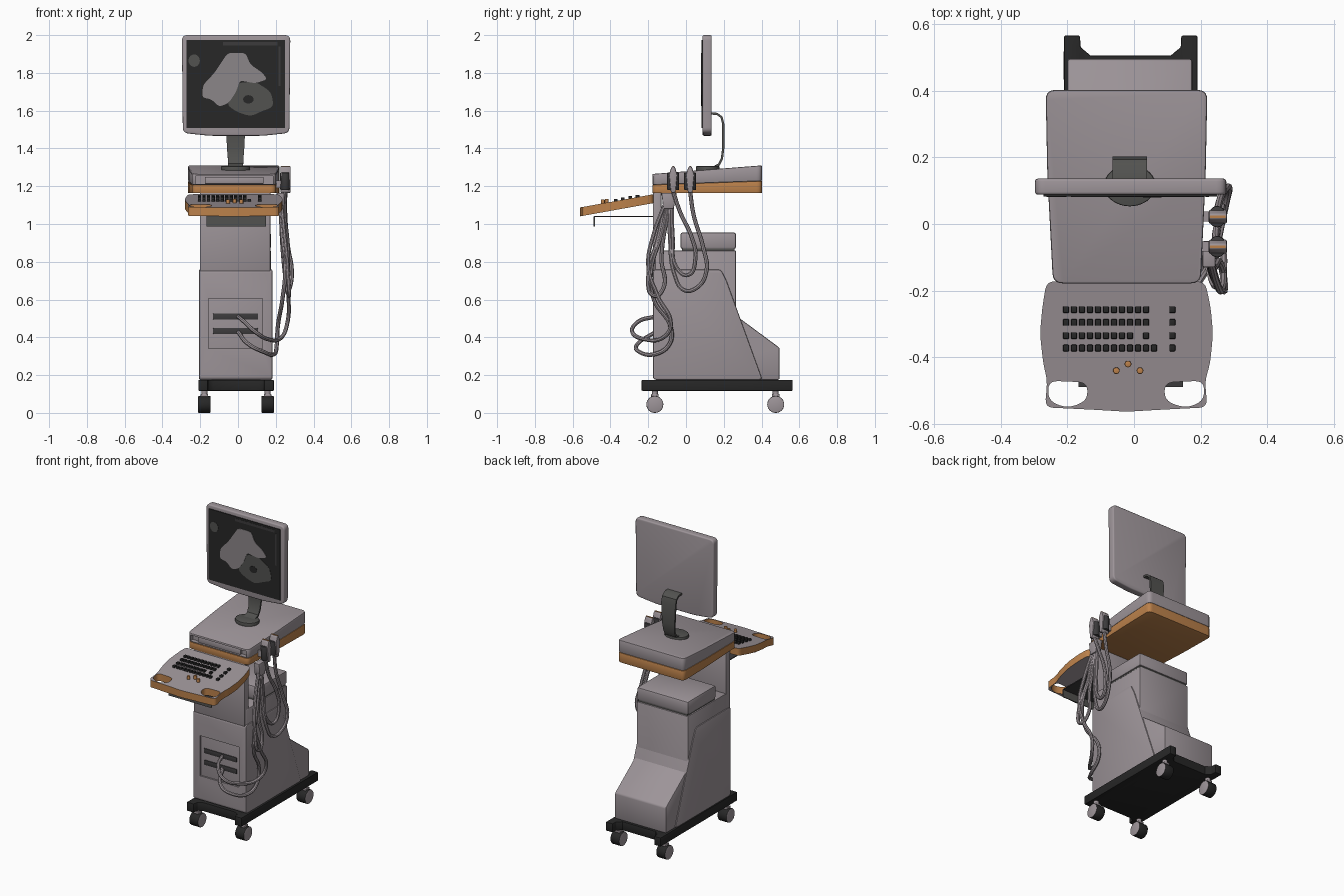
import bpy, bmesh, math
from mathutils import Vector

if "Cube" in bpy.data.objects:
    bpy.data.objects.remove(bpy.data.objects["Cube"])


def material(name, r, g, b):
    m = bpy.data.materials.new(name)
    m.diffuse_color = (r, g, b, 1)
    m.use_nodes = True
    m.node_tree.nodes["Principled BSDF"].inputs["Base Color"].default_value = m.diffuse_color
    return m


GREY = material("warm grey", 0.34, 0.30, 0.32)
ORANGE = material("orange trim", 0.50, 0.22, 0.07)
BLACK = material("black", 0.02, 0.02, 0.02)
DARK = material("dark grey", 0.085, 0.085, 0.08)
CHAR = material("charcoal", 0.045, 0.043, 0.045)
LIGHT = material("scan grey", 0.26, 0.24, 0.25)


def add(name, bm, mats, bevel=0, seg=2):
    bmesh.ops.recalc_face_normals(bm, faces=bm.faces)
    me = bpy.data.meshes.new(name)
    bm.to_mesh(me)
    bm.free()
    ob = bpy.data.objects.new(name, me)
    bpy.context.collection.objects.link(ob)
    for m in mats if isinstance(mats, (list, tuple)) else [mats]:
        me.materials.append(m)
    if bevel:
        b = ob.modifiers.new("bevel", 'BEVEL')
        b.width, b.segments, b.angle_limit = bevel, seg, math.radians(40)
        b.limit_method = 'ANGLE'
    return ob


def rounded(pts, r, n=5):
    """Fillet every corner of a polygon."""
    out = []
    for i, p in enumerate(pts):
        p, a, b = Vector(p), Vector(pts[i - 1]), Vector(pts[(i + 1) % len(pts)])
        s = p + (a - p).normalized() * min(r, (a - p).length * .45)
        e = p + (b - p).normalized() * min(r, (b - p).length * .45)
        for k in range(n + 1):
            t = k / n
            out.append(tuple(s * (1 - t) ** 2 + p * 2 * t * (1 - t) + e * t * t))
    return out


def rect(x0, x1, y0, y1):
    return [(x0, y0), (x1, y0), (x1, y1), (x0, y1)]


def ellipse(cx, cy, rx, ry, n=24):
    return [(cx + rx * math.cos(2 * math.pi * i / n), cy + ry * math.sin(2 * math.pi * i / n)) for i in range(n)]


def prism(name, pts, axis, a, b, mat, bevel=0, seg=2):
    """Extrude a 2D outline along an axis; a and b may be functions of the outline's v."""
    put = {'x': lambda u, v, w: (w, u, v), 'y': lambda u, v, w: (u, w, v), 'z': lambda u, v, w: (u, v, w)}[axis]
    fa, fb = [f if callable(f) else (lambda v, f=f: f) for f in (a, b)]
    bm = bmesh.new()
    lo = [bm.verts.new(put(u, v, fa(v))) for u, v in pts]
    hi = [bm.verts.new(put(u, v, fb(v))) for u, v in pts]
    bm.faces.new(lo)
    bm.faces.new(hi[::-1])
    for i in range(len(pts)):
        bm.faces.new((lo[i - 1], lo[i], hi[i], hi[i - 1]))
    return add(name, bm, mat, bevel, seg)


def box(name, x0, x1, y0, y1, z0, z1, mat, bevel=0):
    return prism(name, rect(x0, x1, y0, y1), 'z', z0, z1, mat, bevel)


def cut(ob, *dims):
    c = box("cutter", *dims, GREY)
    c.hide_render = True
    m = ob.modifiers.new("cut", 'BOOLEAN')
    m.operation, m.object, m.solver = 'DIFFERENCE', c, 'EXACT'


def cable(name, pts, r=0.011):
    cu = bpy.data.curves.new(name, 'CURVE')
    cu.dimensions, cu.bevel_depth, cu.bevel_resolution, cu.resolution_u = '3D', r, 2, 8
    cu.use_fill_caps = True
    s = cu.splines.new('BEZIER')
    s.bezier_points.add(len(pts) - 1)
    for bp, p in zip(s.bezier_points, pts):
        bp.co = p
        bp.handle_left_type = bp.handle_right_type = 'AUTO'
    cu.materials.append(GREY)
    bpy.context.collection.objects.link(bpy.data.objects.new(name, cu))


# wheeled base with horned corners
half = [(.2, -.235), (.2, .565), (.152, .565), (.15, .53), (.12, .505)]
front = [(.12, -.185), (.145, -.2), (.15, -.235)]
right = front + half
prism("base", [(x - .01, y) for x, y in right] + [(-x - .01, y) for x, y in right[::-1]],
      'z', .117, .175, BLACK, .004)
for x in (-.178, .157):
    for y in (-.165, .475):
        w = prism("caster_wheel", ellipse(y, .045, .045, .045, 28), 'x', x - .033, x + .033, [BLACK, GREY], .004)
        for f in w.data.polygons:
            f.material_index = int(abs(f.normal.x) > .5)
        prism("caster_stem", ellipse(x, y, .016, .016, 16), 'z', .08, .12, GREY)
        box("caster_fork", x - .02, x + .02, y - .02, y + .02, .085, .1, GREY, .004)

# cabinet: rear core, front housing, column and top box
prism("rear_core", [(-.165, .175), (-.165, .86), (.265, .86), (.265, .515), (.495, .345), (.495, .175)],
      'x', -.2, .175, GREY, .008)
housing = prism("front_housing", rounded([(-.175, .175), (-.175, .76), (.185, .76), (.215, .70), (.405, .175)], .02, 4),
                'x', -.207, .182, GREY, .008)
cut(housing, -.155, .13, -.3, -.15, .34, .605)
box("recess_back", -.15, .125, -.152, -.145, .345, .6, GREY)
for z in (.51, .433):
    box("connector_slot", -.132, .107, -.17, -.15, z - .016, z + .016, CHAR, .003)
box("column", -.202, .172, -.175, -.13, .75, 1.17, GREY, .005)
box("top_box", -.2, .175, -.03, .265, .868, .955, GREY, .012)
box("top_box_seam", -.192, .167, -.022, .257, .855, .87, DARK)

# console with orange band, sloped lid and front bay
plan = rounded([(-.243, -.178), (.2, -.178), (.215, .15), (.22, .402), (-.265, .402), (-.26, .15)], .03)
band = lambda y: 1.207 + (y + .178) * .035
prism("console_band", plan, 'z', 1.163, band, ORANGE, .003)
lid = prism("console_lid", plan, 'z', band, lambda y: 1.265 + (y + .178) * .078, GREY, .006)
cut(lid, -.225, .185, -.3, -.15, 1.213, 1.253)
box("console_bay_panel", -.175, .135, -.168, -.14, 1.213, 1.25, GREY, .003)

# keyboard tray: outline with two handle holes, orange rim
top_z = lambda y: 1.157 + (y + .175) * .18
cu = bpy.data.curves.new("tray", 'CURVE')
cu.dimensions, cu.fill_mode, cu.extrude = '2D', 'BOTH', .02
outline = rounded([(-.262, -.172), (-.275, -.25), (-.282, -.33), (-.272, -.42), (-.26, -.47), (-.267, -.55),
                   (-.12, -.557), (-.022, -.563), (.08, -.557), (.22, -.55), (.213, -.47), (.228, -.42),
                   (.237, -.33), (.23, -.25), (.213, -.172)], .025, 4)
holes = [rounded([(a, -.47), (b, -.475), (b, -.53), (m, -.553), (a, -.53)], .03)
         for a, m, b in ((-.257, -.2, -.14), (.21, .155, .092))]
for pts in [outline] + holes:
    s = cu.splines.new('POLY')
    s.points.add(len(pts) - 1)
    for p, (x, y) in zip(s.points, pts):
        p.co = (x, y, 0, 1)
    s.use_cyclic_u = True
tmp = bpy.data.objects.new("tray_outline", cu)
bpy.context.collection.objects.link(tmp)
bpy.context.view_layer.update()
me = tmp.evaluated_get(bpy.context.evaluated_depsgraph_get()).to_mesh()
bm = bmesh.new()
bm.from_mesh(me)
bpy.data.objects.remove(tmp)
bmesh.ops.remove_doubles(bm, verts=bm.verts, dist=1e-5)
for v in bm.verts:
    v.co.z = top_z(v.co.y) - (0 if v.co.z > 0 else .047)
tray = add("keyboard_tray", bm, [ORANGE, GREY])
for f in tray.data.polygons:
    f.material_index = int(abs(f.normal.z) > .6)
box("tray_support", -.167, .147, -.487, -.17, 1.037, 1.043, CHAR)
box("tray_support_lip", -.167, .147, -.489, -.483, .988, 1.04, DARK)

# keys and knobs
rows = [(-.257, range(11)), (-.295, range(11)), (-.335, [0, 1, 2, 3, 4, 5, 6, 7, 8, 10]), (-.372, range(12))]
for y, cols in rows:
    for x in [-.204 + .024 * c for c in cols] + [.115]:
        z = top_z(y)
        box("key", x - .009, x + .009, y - .01, y + .01, z - .01, z + .012, BLACK, .003)
for x, y in ((-.053, -.44), (-.018, -.42), (.018, -.44)):
    prism("knob", ellipse(x, y, .01, .01, 16), 'z', top_z(y) - .01, top_z(y) + .02, ORANGE, .003)

# monitor with scan picture
prism("monitor", rounded([(-.297, 2.0), (-.292, 1.482), (-.15, 1.467), (.13, 1.467), (.272, 1.482), (.277, 2.0)], .03),
      'y', .088, .136, GREY, .008, 3)
prism("screen", rect(-.272, .25, 1.507, 1.975), 'y', .083, .09, BLACK)


def picture(name, pts, depth, mat):
    prism(name, pts, 'y', depth, .0835, mat)


picture("scan_mid_area", rounded([(-.01, 1.745), (.09, 1.755), (.175, 1.70), (.19, 1.62), (.12, 1.595), (.07, 1.57),
                                  (0, 1.59), (-.06, 1.63)], .03), .0815, DARK)
picture("scan_light_area", rounded([(-.055, 1.905), (.04, 1.905), (.065, 1.845), (.13, 1.80), (.155, 1.765), (.09, 1.745),
                                    (.01, 1.76), (-.01, 1.70), (-.05, 1.64), (-.10, 1.62), (-.14, 1.66), (-.19, 1.67),
                                    (-.185, 1.735), (-.125, 1.80)], .02), .0805, LIGHT)
picture("scan_dark_spot", ellipse(.055, 1.66, .028, .022), .0795, BLACK)
picture("scan_corner_mark", ellipse(-.232, 1.865, .03, .033), .0815, DARK)
picture("scan_top_strip", rect(-.08, .21, 1.945, 1.963), .0815, CHAR)
picture("scan_side_strip", rect(.215, .225, 1.73, 1.94), .0815, CHAR)

# curved monitor arm and foot
arm = [(.13, 1.585), (.165, 1.583), (.188, 1.565), (.197, 1.53), (.197, 1.40), (.19, 1.345), (.175, 1.315),
       (.15, 1.302), (.11, 1.298)]
bm = bmesh.new()
rings = []
for i, (y, z) in enumerate(arm):
    a, b = Vector(arm[max(i - 1, 0)]), Vector(arm[min(i + 1, len(arm) - 1)])
    t = (b - a).normalized() * .006
    w = .04 + .012 * max(0, min(1, (z - 1.33) / .15))
    rings.append([bm.verts.new((-.0125 + sx * w, y - s * t.y, z + s * t.x))
                  for sx, s in ((-1, -1), (1, -1), (1, 1), (-1, 1))])
for p, q in zip(rings, rings[1:]):
    for k in range(4):
        bm.faces.new((p[k - 1], p[k], q[k], q[k - 1]))
bm.faces.new(rings[0])
bm.faces.new(rings[-1])
add("monitor_arm", bm, DARK)
prism("monitor_foot", ellipse(-.0125, .115, .077, .062, 36), 'z', 1.275, 1.306, DARK, .004)

# probes in holders on the right side
for y in (-.068, .022):
    prism("probe_holder", ellipse(.25, y, .027, .032), 'z', 1.18, 1.272, CHAR, .004)
    prism("probe_body", rounded([(y - .012, 1.165), (y + .012, 1.165), (y + .022, 1.262), (y + .008, 1.305),
                                 (y - .008, 1.305), (y - .022, 1.262)], .012), 'x', .224, .279, GREY, .006)
    box("probe_stripe", .228, .275, y - .004, y + .004, 1.30, 1.307, ORANGE)
    box("holder_arm", .2, .235, y - .015, y + .015, 1.19, 1.23, GREY)
prism("cable_hook", [(-.13, 1.165), (-.05, 1.165), (-.065, 1.08), (-.12, 1.08)], 'x', .205, .245, GREY, .005)

# cables
cable("cable_upper", [(0, -.16, .51), (.03, -.25, .485), (.09, -.285, .43), (.16, -.22, .39), (.23, -.12, .40),
                      (.26, -.08, .47), (.268, -.15, .62), (.262, -.2, .78), (.245, -.17, .95), (.23, -.115, 1.1)])
cable("cable_lower", [(0, -.16, .43), (.06, -.26, .36), (.13, -.25, .325), (.19, -.17, .31), (.205, -.09, .36),
                      (.21, -.08, .45), (.235, -.17, .6), (.25, -.185, .75), (.235, -.13, .95), (.225, -.1, 1.1)])
cable("cable_rear_probe", [(.25, .022, 1.17), (.25, .04, 1.05), (.265, .09, .88), (.285, .108, .75), (.275, .06, .665),
                           (.26, -.01, .65), (.25, -.06, .73), (.235, -.085, .92), (.225, -.085, 1.1)])
cable("cable_front_probe", [(.25, -.068, 1.17), (.245, -.03, 1.06), (.26, .03, .93), (.265, .05, .82), (.255, .01, .73),
                            (.245, -.05, .77), (.235, -.07, .93), (.225, -.075, 1.1)])
cable("cable_front_loop", [(.225, -.11, 1.1), (.235, -.15, .92), (.265, -.2, .72), (.27, -.17, .62),
                           (.26, -.12, .66), (.24, -.13, .82), (.225, -.09, 1.1)])

# apply modifiers, drop cutters, smooth by angle
bpy.ops.object.select_all(action='SELECT')
bpy.context.view_layer.objects.active = housing
bpy.ops.object.convert(target='MESH')
for o in list(bpy.data.objects):
    if o.hide_render:
        bpy.data.objects.remove(o)
bpy.ops.object.select_all(action='SELECT')
bpy.context.view_layer.objects.active = housing
bpy.ops.object.shade_smooth_by_angle(angle=math.radians(35))
